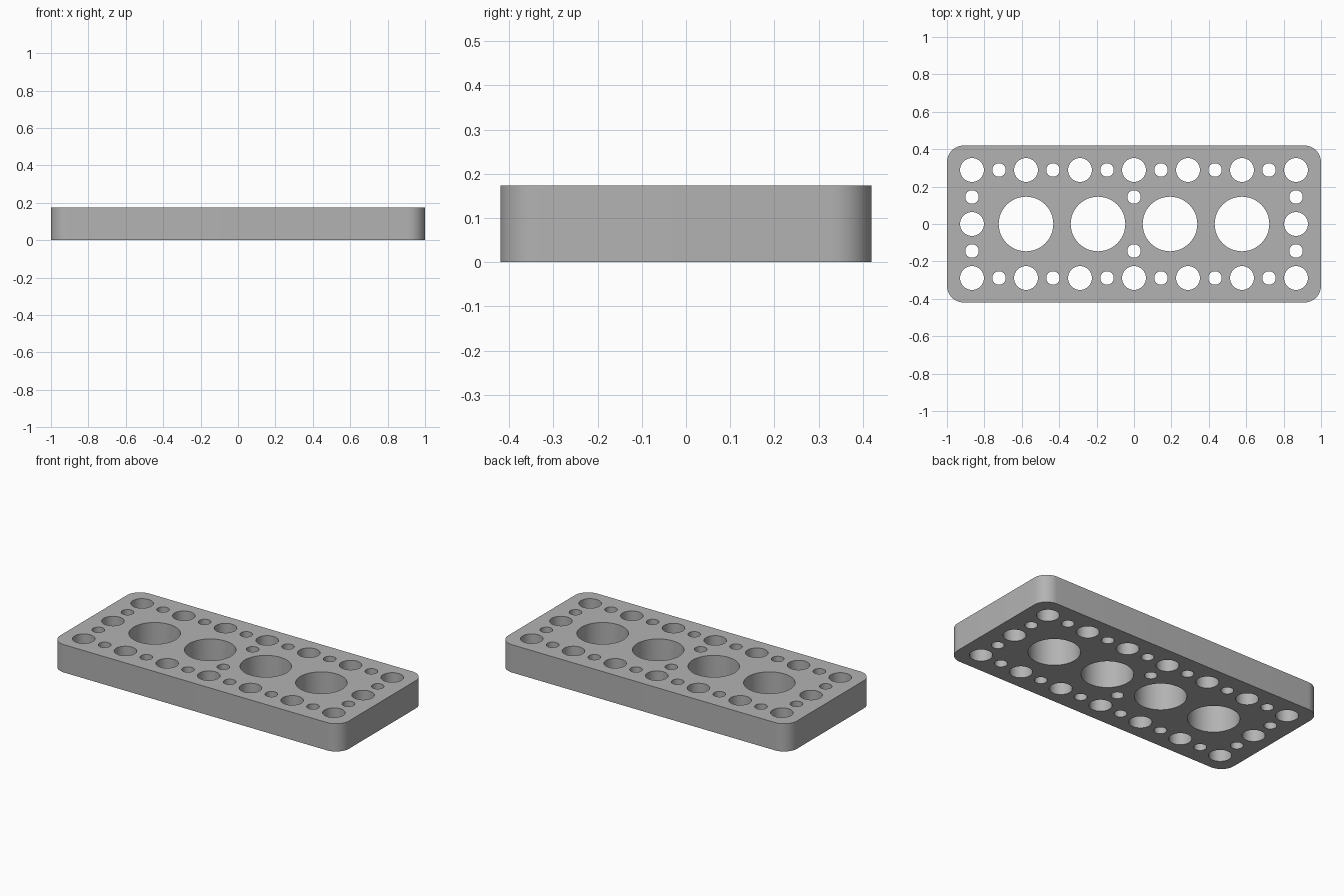
import bpy, bmesh
from math import sin, cos, pi, radians

HALF_X, HALF_Y, HEIGHT, CORNER = 1.0, 0.42, 0.174, 0.09
PITCH = 0.2887          # spacing of the hole grid
BIG, MEDIUM, SMALL = 0.146, 0.064, 0.036

cube = bpy.data.objects.get("Cube")
if cube:
    bpy.data.objects.remove(cube, do_unlink=True)

grey = bpy.data.materials.new("plain grey")
grey.use_nodes = True
colour = (0.45, 0.45, 0.45, 1)
grey.diffuse_color = colour
grey.node_tree.nodes["Principled BSDF"].inputs["Base Color"].default_value = colour


def arc(cx, cy, r, start, sweep, steps):
    return [(cx + r * cos(start + sweep * i / steps), cy + r * sin(start + sweep * i / steps))
            for i in range(steps + 1)]


def add_loop(bm, points):
    verts = [bm.verts.new((x, y, 0)) for x, y in points]
    for a, b in zip(verts, verts[1:] + verts[:1]):
        bm.edges.new((a, b))


# Rounded outline of the plate
bm = bmesh.new()
outline = []
for quarter, (sx, sy) in enumerate([(1, 1), (-1, 1), (-1, -1), (1, -1)]):
    outline += arc(sx * (HALF_X - CORNER), sy * (HALF_Y - CORNER), CORNER,
                   quarter * pi / 2, pi / 2, 12)
add_loop(bm, outline)

# Hole layout: (x, y, radius)
holes = [(PITCH * i * 4 / 3, 0, BIG) for i in (-1.5, -0.5, 0.5, 1.5)]
for side in (-1, 1):
    holes += [(PITCH * i, side * PITCH, MEDIUM) for i in range(-3, 4)]
    holes += [(PITCH * (i + 0.5), side * PITCH, SMALL) for i in range(-3, 3)]
    holes += [(PITCH * i, side * PITCH / 2, SMALL) for i in (-3, 0, 3)]
    holes.append((side * PITCH * 3, 0, MEDIUM))
for x, y, r in holes:
    add_loop(bm, arc(x, y, r, 0, 2 * pi, 48)[:-1])

# Fill between the loops and raise the plate
bmesh.ops.triangle_fill(bm, use_beauty=True, edges=bm.edges[:], normal=(0, 0, 1))
raised = bmesh.ops.extrude_face_region(bm, geom=bm.faces[:], use_keep_orig=True)
top_verts = [g for g in raised["geom"] if isinstance(g, bmesh.types.BMVert)]
bmesh.ops.translate(bm, verts=top_verts, vec=(0, 0, HEIGHT))
bmesh.ops.recalc_face_normals(bm, faces=bm.faces[:])

mesh = bpy.data.meshes.new("perforated_plate")
bm.to_mesh(mesh)
bm.free()
mesh.materials.append(grey)
plate = bpy.data.objects.new("perforated_plate", mesh)
bpy.context.collection.objects.link(plate)

# Smooth the curved walls, keep the rims sharp
bpy.ops.object.select_all(action='DESELECT')
plate.select_set(True)
bpy.context.view_layer.objects.active = plate
bpy.ops.object.shade_smooth_by_angle(angle=radians(30))
